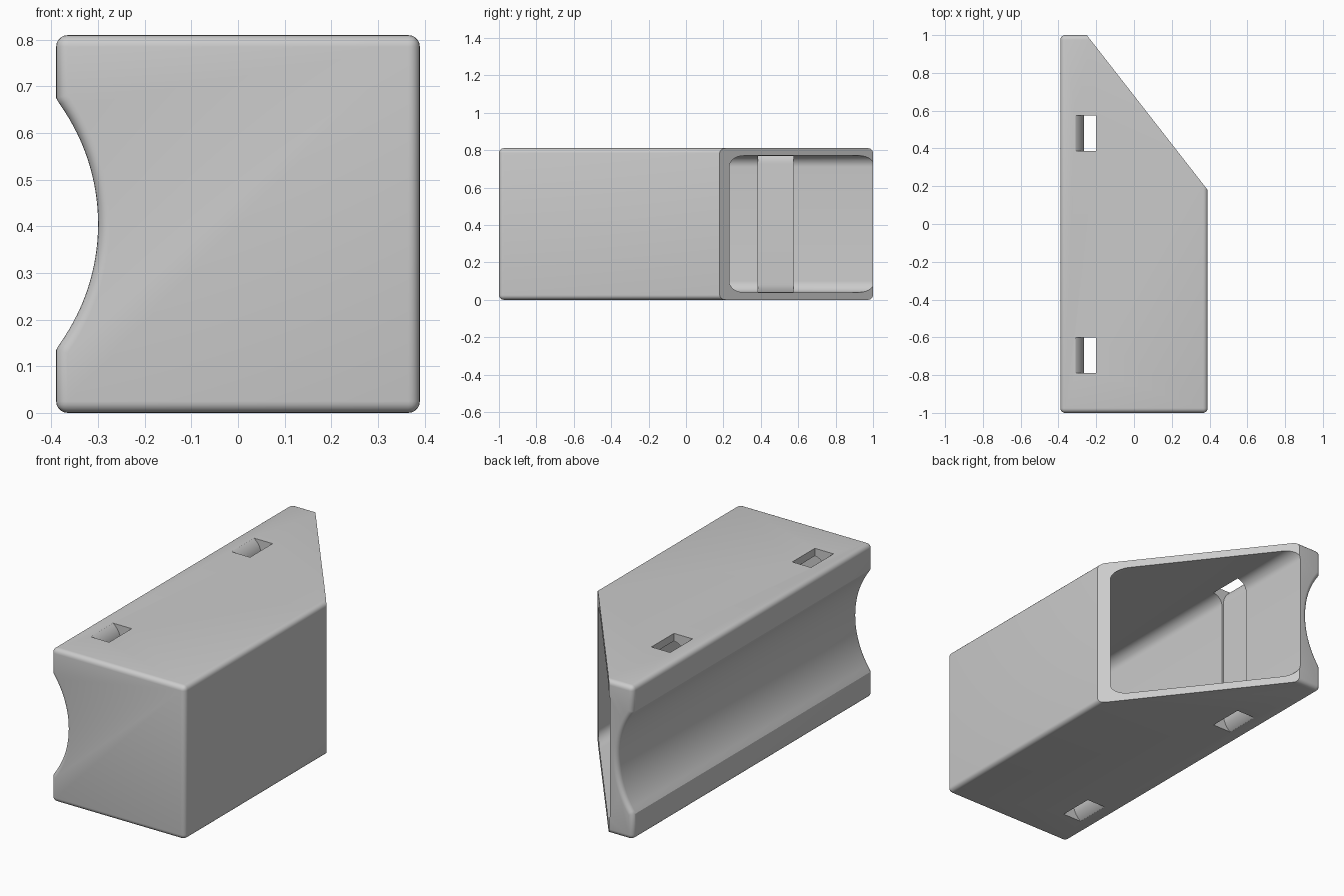
import bpy, bmesh, math

if "Cube" in bpy.data.objects:
    bpy.data.objects.remove(bpy.data.objects["Cube"])

W, H, L = 0.39, 0.81, 1.0      # half width, height, half length
MID = H / 2


def arc(cx, cz, r, a0, a1, n):
    """Points of an arc in the xz plane, angles in degrees."""
    return [(cx + r * math.cos(math.radians(a0 + (a1 - a0) * i / n)),
             cz + r * math.sin(math.radians(a0 + (a1 - a0) * i / n)))
            for i in range(n + 1)]


def prism(name, pts, lo, hi, axis="y"):
    """Extrude a closed outline along y (xz outline) or z (xy outline)."""
    def place(p, d):
        return (p[0], d, p[1]) if axis == "y" else (p[0], p[1], d)
    bm = bmesh.new()
    a = [bm.verts.new(place(p, lo)) for p in pts]
    b = [bm.verts.new(place(p, hi)) for p in pts]
    bm.faces.new(a)
    bm.faces.new(b)
    for i in range(len(pts)):
        j = (i + 1) % len(pts)
        bm.faces.new((a[i], a[j], b[j], b[i]))
    bmesh.ops.recalc_face_normals(bm, faces=bm.faces)
    mesh = bpy.data.meshes.new(name)
    bm.to_mesh(mesh)
    bm.free()
    obj = bpy.data.objects.new(name, mesh)
    bpy.context.collection.objects.link(obj)
    return obj


# Block with a shallow round channel along its left side
R = 0.442
half = math.degrees(math.asin(0.27 / R))
channel = arc(-0.742, MID, R, -half, half, 32)
channel[0] = (-W, channel[0][1])
channel[-1] = (-W, channel[-1][1])
block = prism("angled_housing",
              [(W, 0), (W, H), (-W, H)] + channel[::-1] + [(-W, 0)], -L, L)

# Round the end rims and the four long corners
bm = bmesh.new()
bm.from_mesh(block.data)
rims = []
for e in bm.edges:
    p, q = e.verts[0].co, e.verts[1].co
    corner = min(p.z, H - p.z) < 0.001
    if abs(p.y - q.y) < 0.001 or corner:
        rims.append(e)
bmesh.ops.bevel(bm, geom=rims, offset=0.025, segments=5, profile=0.5,
                affect="EDGES", clamp_overlap=True)
bm.to_mesh(block.data)
bm.free()

# Diagonal cut across the back right corner
slope = (0.18 - 1.0) / (W + 0.25)
cutters = [prism("diagonal_cutter",
                 [(-0.25 - 0.2, 1 - 0.2 * slope), (W + 0.2, 0.18 + 0.2 * slope),
                  (1.2, 1.5)], -0.2, 1.0, "z")]

# Hollow inside, open at the diagonal face
x0, x1, z0, z1, r = -0.256, 0.35, 0.04, 0.77, 0.06
cavity = (arc(x1 - r, z0 + r, r, -90, 0, 8) + arc(x1 - r, z1 - r, r, 0, 90, 8)
          + arc(x0 + r, z1 - r, r, 90, 180, 8) + arc(x0 + r, z0 + r, r, 180, 270, 8))
cutters.append(prism("cavity_cutter", cavity, -0.96, 1.2))

# Strap slots through top and bottom, with a rounded inner lip
lip = arc(-0.365, 0.727, 0.1, 0, 66, 10)
left = [(lip[-1][0], 1.0)] + lip[::-1]
slot = left + [(x, H - z) for x, z in reversed(left)] + [(-0.2, H - 1.0), (-0.2, 1.0)]
for y in (-0.695, 0.48):
    cutters.append(prism("slot_cutter", slot, y - 0.094, y + 0.094))

bpy.context.view_layer.objects.active = block
block.select_set(True)
for c in cutters:
    mod = block.modifiers.new("cut", "BOOLEAN")
    mod.operation = "DIFFERENCE"
    mod.solver = "EXACT"
    mod.object = c
    bpy.ops.object.modifier_apply(modifier=mod.name)
    bpy.data.objects.remove(c)

# Single plain grey
grey = bpy.data.materials.new("grey")
grey.diffuse_color = (0.6, 0.6, 0.6, 1)
grey.use_nodes = True
grey.node_tree.nodes["Principled BSDF"].inputs["Base Color"].default_value = grey.diffuse_color
block.data.materials.clear()
block.data.materials.append(grey)
bpy.ops.object.shade_smooth_by_angle(angle=math.radians(30))
